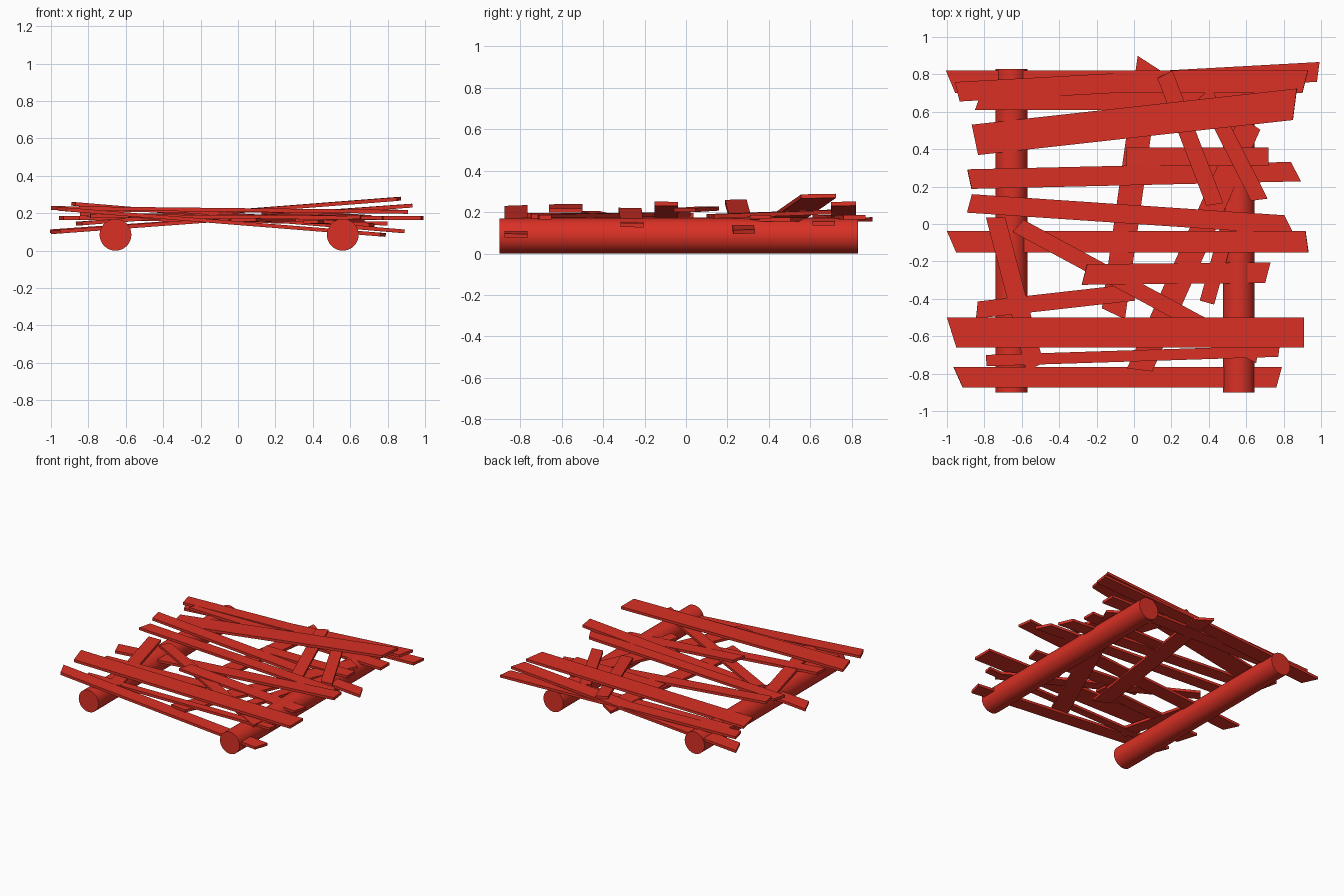
import bpy, bmesh
from mathutils import Vector

red = bpy.data.materials.new("red_paint")
red.diffuse_color = (0.70, 0.030, 0.018, 1)


def finish(name, bm):
    bmesh.ops.recalc_face_normals(bm, faces=bm.faces)
    mesh = bpy.data.meshes.new(name)
    bm.to_mesh(mesh)
    bm.free()
    mesh.materials.append(red)
    ob = bpy.data.objects.new(name, mesh)
    bpy.context.collection.objects.link(ob)
    return ob


def plank(name, start, end, width, skew0=0.0, skew1=0.0, thick=0.02):
    """Flat board between two end centres; skews slant the end cuts."""
    a, b = Vector(start), Vector(end)
    along = (b - a).normalized()
    side = Vector((0, 0, 1)).cross(along).normalized()
    up = along.cross(side)
    bm = bmesh.new()
    rings = []
    for p, skew in ((a, skew0), (b, skew1)):
        rings.append([bm.verts.new(p + side * s * width / 2 + along * s * skew
                                   + up * u * thick / 2)
                      for s, u in ((-1, -1), (1, -1), (1, 1), (-1, 1))])
    r, q = rings
    bm.faces.new(r)
    bm.faces.new(q)
    for i in range(4):
        j = (i + 1) % 4
        bm.faces.new((r[i], r[j], q[j], q[i]))
    return finish(name, bm)


# Two round logs carrying the deck
for name, x in (("left_log", -0.655), ("right_log", 0.56)):
    bpy.ops.mesh.primitive_cylinder_add(vertices=32, radius=0.085, depth=1.73,
                                        location=(x, -0.035, 0.085),
                                        rotation=(1.5707963, 0, 0))
    log = bpy.context.object
    log.name = name
    log.data.materials.append(red)
    bpy.ops.object.shade_smooth_by_angle()

# Cross planks, front to back
plank("front_plank", (-0.94, -0.82, 0.222), (0.775, -0.82, 0.085), 0.11, -0.025, 0.015)
plank("front_low_plank", (-0.79, -0.73, 0.185), (0.775, -0.68, 0.175), 0.06, 0, 0.005)
plank("wide_front_plank", (-0.975, -0.58, 0.228), (0.91, -0.58, 0.207), 0.16, -0.025, 0)
plank("short_left_plank", (-0.84, -0.46, 0.195), (0.0, -0.365, 0.17), 0.09, 0.01, 0)
plank("short_right_plank", (-0.265, -0.27, 0.21), (0.715, -0.26, 0.137), 0.11, 0.015, 0.015)
plank("middle_plank", (-0.975, -0.095, 0.10), (0.925, -0.095, 0.24), 0.115, -0.025, -0.008)
plank("slanted_middle_plank", (-0.88, 0.11, 0.217), (0.83, -0.005, 0.21), 0.10, 0.01, -0.03)
plank("rising_left_plank", (-0.88, 0.24, 0.25), (0.865, 0.28, 0.105), 0.105, -0.01, -0.025)
plank("short_upper_plank", (-0.04, 0.36, 0.172), (0.72, 0.36, 0.176), 0.10)
plank("wide_rear_plank", (-0.85, 0.45, 0.145), (0.86, 0.64, 0.277), 0.165, -0.008, 0.02)
plank("rear_low_plank", (-0.83, 0.665, 0.175), (0.80, 0.665, 0.145), 0.11, 0.02, 0)
plank("rear_plank", (-0.98, 0.76, 0.105), (0.915, 0.76, 0.24), 0.12, -0.025, 0.015)
plank("rear_slanted_plank", (-0.945, 0.707, 0.175), (0.985, 0.813, 0.175), 0.105, -0.01, 0.01)

# Long braces running front to back
plank("long_brace", (0.08, 0.86, 0.165), (-0.11, -0.48, 0.16), 0.13, 0.03, 0.02)
plank("diagonal_brace", (0.62, 0.54, 0.165), (0.03, -0.78, 0.165), 0.13, 0.01, -0.02)
plank("short_brace", (0.54, 0.12, 0.15), (0.39, -0.42, 0.155), 0.08)

# Loose boards lying across the deck
plank("rear_loose_board", (0.165, 0.80, 0.205), (0.432, 0.105, 0.18), 0.09, -0.005, 0.01)
plank("rear_right_loose_board", (0.38, 0.70, 0.20), (0.67, 0.13, 0.18), 0.085, -0.01, 0.015)
plank("long_loose_board", (-0.62, -0.01, 0.19), (0.66, -0.70, 0.18), 0.085, 0.01, -0.015)
plank("left_loose_board", (-0.74, 0.035, 0.185), (-0.53, -0.765, 0.185), 0.10, 0.012, -0.01)
